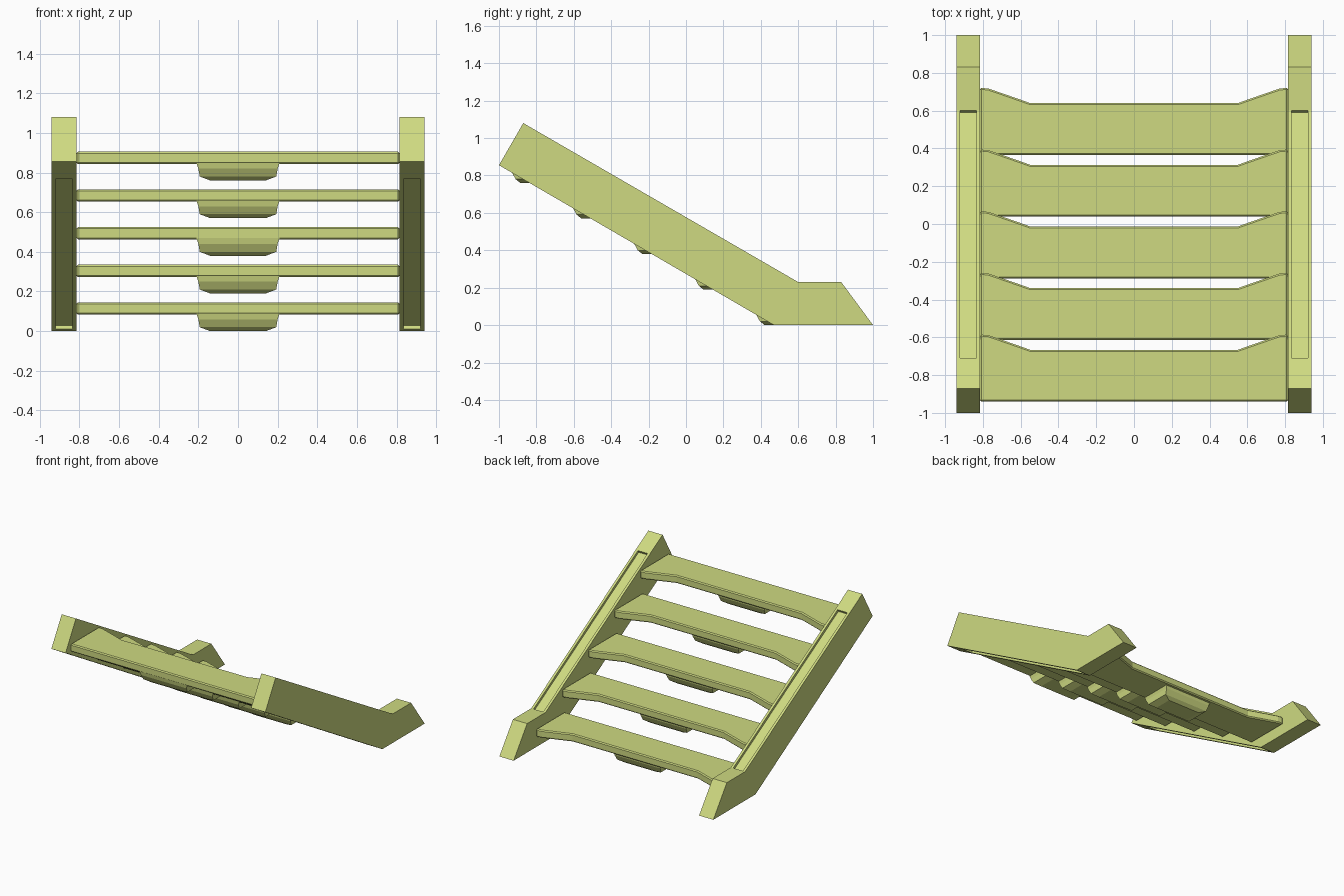
import bpy, bmesh
from mathutils import Vector

if "Cube" in bpy.data.objects:
    bpy.data.objects.remove(bpy.data.objects["Cube"])

mat = bpy.data.materials.new("yellow_green")
mat.diffuse_color = (0.62, 0.70, 0.22, 1)
mat.use_nodes = True
mat.node_tree.nodes["Principled BSDF"].inputs["Base Color"].default_value = mat.diffuse_color


def make_object(name, bm):
    bmesh.ops.recalc_face_normals(bm, faces=bm.faces)
    me = bpy.data.meshes.new(name)
    bm.to_mesh(me)
    bm.free()
    me.materials.append(mat)
    ob = bpy.data.objects.new(name, me)
    bpy.context.collection.objects.link(ob)
    return ob


def loft(name, rings):
    """Join matching point rings into a capped solid."""
    bm = bmesh.new()
    loops = [[bm.verts.new(p) for p in ring] for ring in rings]
    for a, b in zip(loops, loops[1:]):
        for i in range(len(a)):
            j = (i + 1) % len(a)
            bm.faces.new((a[i], a[j], b[j], b[i]))
    bm.faces.new(loops[0])
    bm.faces.new(loops[-1])
    return make_object(name, bm)


def side_prism(name, profile, x0, x1):
    return loft(name, [[(x, y, z) for y, z in profile] for x in (x0, x1)])


def slope_top(y):
    return 1.08 - 0.578 * (y + 0.87)


def slope_bottom(y):
    return 0.855 - 0.5816 * (y + 1)


def groove_profile(line, y0, y1, inward):
    """Thin parallelogram straddling a sloped edge."""
    n = Vector((0.5, 0.866)) * inward
    a, b = Vector((y0, line(y0))), Vector((y1, line(y1)))
    return [a + n * 0.02, b + n * 0.02, b - n * 0.03, a - n * 0.03]


# Side rails with a shallow channel along the upper and lower slopes
rail = [(-1, 0.855), (-0.87, 1.08), (0.6, 0.23), (0.83, 0.23), (1, 0), (0.47, 0)]
top_groove = groove_profile(slope_top, -0.71, 0.60, -1)
low_groove = groove_profile(slope_bottom, -0.85, 0.45, 1)
for side, s in (("left", -1), ("right", 1)):
    ob = side_prism(side + "_rail", rail, s * 0.815, s * 0.94)
    for label, prof in (("upper", top_groove), ("lower", low_groove)):
        cut = side_prism(f"{side}_{label}_channel_cutter", prof, s * 0.835, s * 0.92)
        cut.hide_render = True
        cut.hide_viewport = True
        cut.display_type = 'WIRE'
        mod = ob.modifiers.new(label + "_channel", 'BOOLEAN')
        mod.operation = 'DIFFERENCE'
        mod.solver = 'EXACT'
        mod.object = cut

# Treads: plan outline flaring backwards at both ends
half = [(0.55, 0.275), (0.60, 0.293), (0.77, 0.352), (0.815, 0.356)]
plan = [(-0.815, 0), (0.815, 0)] + half[::-1] + [(-x, y) for x, y in half]

# Support block below each tread: (z, half width, front y, back y)
block = [(0.09, 0.21, 0.002, 0.25), (0.06, 0.20, 0.008, 0.245),
         (0.02, 0.193, 0.03, 0.225), (0.0, 0.14, 0.055, 0.20)]

for i in range(5):
    y0, z0 = 0.365 - 0.3265 * i, 0.19 * i
    tread = loft(f"tread_{i + 1}",
                 [[(x, y0 + y, z0 + z) for x, y in plan] for z in (0.083, 0.145)])
    bev = tread.modifiers.new("soft_edges", 'BEVEL')
    bev.width = 0.008
    bev.segments = 1
    bev.limit_method = 'ANGLE'
    loft(f"tread_support_{i + 1}",
         [[(-w, y0 + a, z0 + z), (w, y0 + a, z0 + z),
           (w, y0 + b, z0 + z), (-w, y0 + b, z0 + z)] for z, w, a, b in block])
